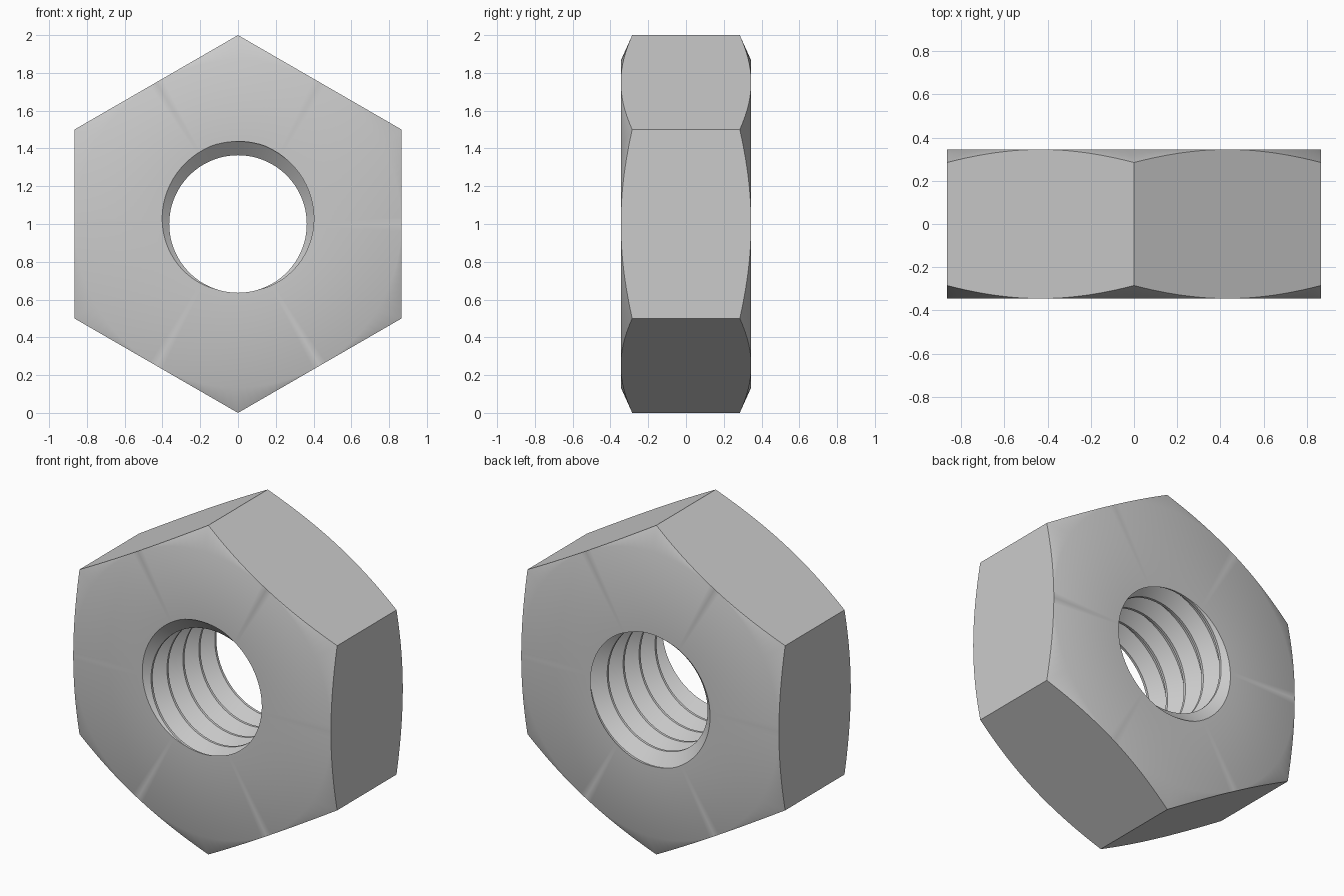
import bpy, bmesh
from math import cos, sin, pi, radians

cube = bpy.data.objects.get("Cube")
if cube:
    bpy.data.objects.remove(cube, do_unlink=True)

STEPS = 144            # columns around the hole axis
HALF = 0.345           # half thickness
FLAT = 0.866           # centre to flat side
PITCH = 0.153
ROOT, CREST = 0.437, 0.364
CHAMFER = 0.45         # slope of the corner chamfer


def clamp(v, lo, hi):
    return max(lo, min(hi, v))


def thread_radius(z, turn):
    """Radius of the right-handed thread at height z and a fraction of a turn."""
    u = (z - HALF) / PITCH - (turn - 0.25)
    d = abs((u + 0.5) % 1 - 0.5)
    return ROOT + (CREST - ROOT) * clamp((d - 0.05) / 0.4, 0, 1)


def column(i):
    """Closed cross-section (radius, height) of the nut at column i."""
    turn = i / STEPS
    sector = STEPS // 6
    off = (i + sector // 2) % sector - sector // 2
    hex_r = FLAT / cos(2 * pi * off / STEPS)
    edge = HALF - CHAMFER * (hex_r - FLAT)
    pts = [(FLAT, HALF), (hex_r, edge), (hex_r, -edge), (FLAT, -HALF)]
    for m in range(-6, 2):
        for b in (-0.05, 0.05, 0.45, 0.55):
            z = clamp(HALF + PITCH * (m + b + turn - 0.25), -HALF, HALF)
            pts.append((thread_radius(z, turn), z))
    return pts


# Hex body with chamfered corners and threaded hole, axis along y
bm = bmesh.new()
cols = []
for i in range(STEPS + 1):
    a = 2 * pi * i / STEPS
    cols.append([bm.verts.new((r * cos(a), -z, 1 + r * sin(a))) for r, z in column(i)])
for c0, c1 in zip(cols, cols[1:]):
    for k in range(len(c0)):
        n = (k + 1) % len(c0)
        bm.faces.new((c0[k], c1[k], c1[n], c0[n]))
bmesh.ops.remove_doubles(bm, verts=bm.verts, dist=1e-5)
bmesh.ops.dissolve_degenerate(bm, edges=bm.edges, dist=1e-5)
bmesh.ops.recalc_face_normals(bm, faces=bm.faces)
mesh = bpy.data.meshes.new("hex_nut")
bm.to_mesh(mesh)
bm.free()

nut = bpy.data.objects.new("hex_nut", mesh)
bpy.context.collection.objects.link(nut)

# Plain grey metal
grey = bpy.data.materials.new("grey_metal")
grey.use_nodes = True
colour = (0.6, 0.6, 0.6, 1)
grey.diffuse_color = colour
for node in grey.node_tree.nodes:
    if node.type == 'BSDF_PRINCIPLED':
        node.inputs["Base Color"].default_value = colour
mesh.materials.append(grey)

# Smooth faces, sharp thread and hex edges
bpy.ops.object.select_all(action='DESELECT')
nut.select_set(True)
bpy.context.view_layer.objects.active = nut
bpy.ops.object.shade_smooth_by_angle(angle=radians(30))
